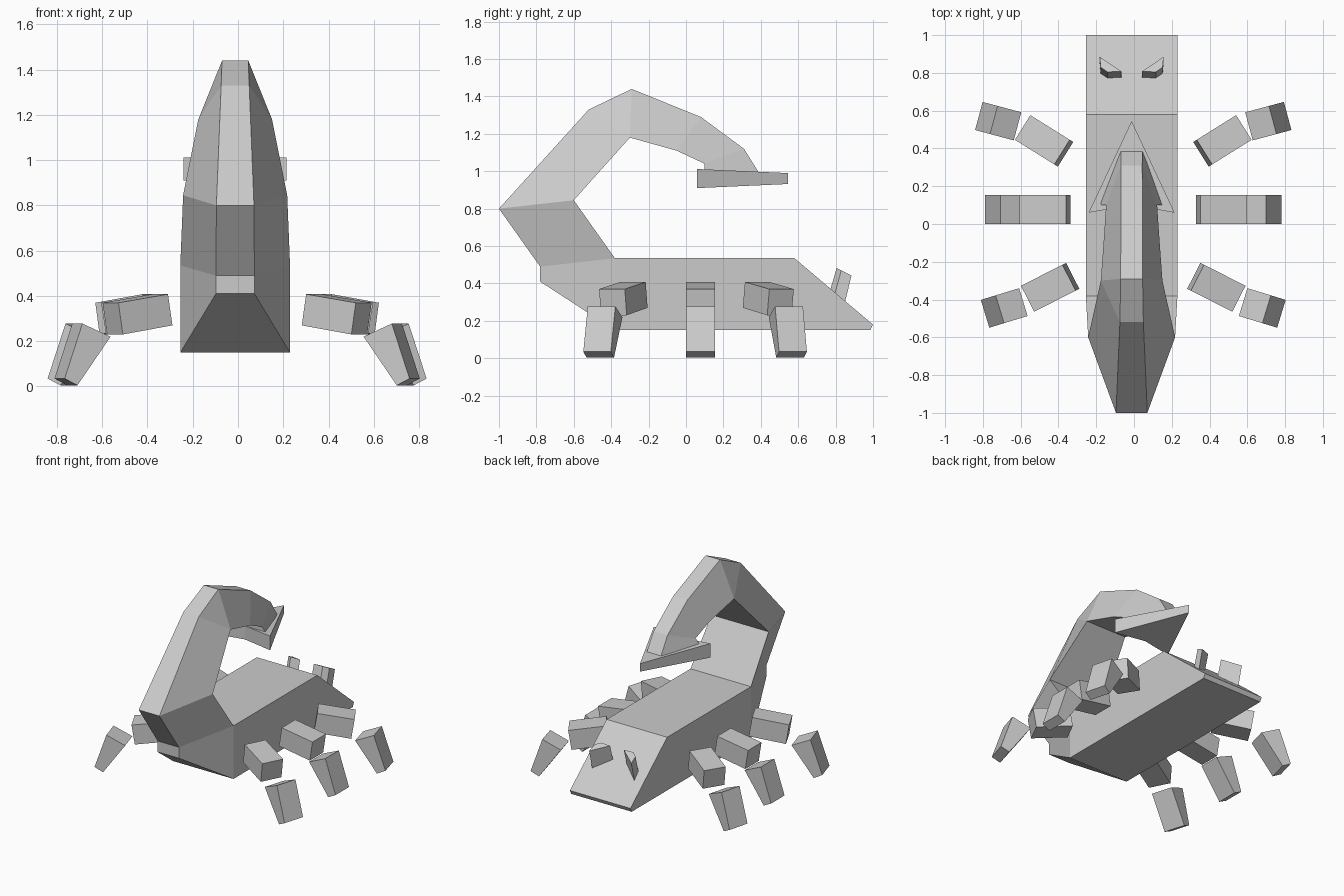
import bpy, bmesh
from math import radians
from mathutils import Matrix, Vector

if "Cube" in bpy.data.objects:
    bpy.data.objects.remove(bpy.data.objects["Cube"])

CX = -0.0125   # symmetry plane of the body
LX = -0.004    # symmetry plane of legs


def finish(name, bm):
    bmesh.ops.remove_doubles(bm, verts=bm.verts, dist=0.0005)
    bmesh.ops.recalc_face_normals(bm, faces=bm.faces)
    me = bpy.data.meshes.new(name)
    bm.to_mesh(me)
    bm.free()
    ob = bpy.data.objects.new(name, me)
    bpy.context.collection.objects.link(ob)
    return ob


def loft(name, rings):
    """Skin a list of equal-length vertex rings and cap both ends."""
    bm = bmesh.new()
    vs = [[bm.verts.new(p) for p in r] for r in rings]
    n = len(vs[0])
    for a, b in zip(vs, vs[1:]):
        for i in range(n):
            j = (i + 1) % n
            bm.faces.new((a[i], a[j], b[j], b[i]))
    bm.faces.new(vs[0])
    bm.faces.new(vs[-1])
    return finish(name, bm)


def mirror_x(pts, cx, side):
    return [(cx + side * p[0], p[1], p[2]) for p in pts]


# Body and curled tail: inner (y, z, half width), outer (y, z, half width)
W = 0.2425
sections = [
    (1.0, 0.18, W, 0.985, 0.15, W),
    (0.58, 0.535, W, 0.58, 0.15, W),
    (-0.38, 0.535, W, -0.38, 0.15, W),
    (-0.38, 0.535, W, -0.78, 0.41, 0.085),
    (-0.38, 0.535, W, -0.78, 0.49, 0.085),
    (-0.60, 0.845, 0.23, -1.0, 0.80, 0.083),
    (-0.30, 1.18, 0.163, -0.52, 1.33, 0.062),
    (-0.30, 1.18, 0.163, -0.29, 1.44, 0.058),
    (-0.05, 1.11, 0.145, 0.08, 1.29, 0.057),
    (0.10, 1.04, 0.135, 0.31, 1.12, 0.056),
    (0.10, 1.00, 0.17, 0.385, 1.00, 0.057),
]
loft("body_and_tail", [
    [(CX - a, y, z), (CX + a, y, z), (CX + b, v, w), (CX - b, v, w)]
    for y, z, a, v, w, b in sections])

# Arrow-shaped stinger plate
plan = [(-0.24, 0.06), (CX, 0.10), (0.215, 0.06), (CX, 0.545)]
loft("stinger", [
    [(x, y, 1.012 - 0.045 * (y - 0.06)) for x, y in plan],
    [(x, y, 0.91 + 0.045 * (y - 0.06)) for x, y in plan]])


# Legs: xz profiles swept across the leg width, then turned about z
def leg_part(name, profile, centre, yaw, side):
    rot = Matrix.Rotation(radians(yaw), 3, 'Z')
    c = Vector((centre[0], centre[1], 0))
    rings = []
    for y in (-0.077, 0.077):
        pts = [rot @ Vector((x, y, z)) + c for x, z in profile]
        rings.append(mirror_x(pts, LX, side))
    loft(name, rings)


upper = [(-0.134, 0.27), (-0.112, 0.408), (0.134, 0.37), (0.112, 0.23)]
lower = [(-0.108, 0.22), (0.022, 0.278), (0.104, 0.035), (0.045, 0.005)]
legs = [  # name, upper centre, upper yaw, lower centre, lower yaw
    ("tail_end", (0.44, -0.335), -27, (0.685, -0.445), -17),
    ("middle", (0.467, 0.077), 0, (0.682, 0.077), 0),
    ("head_end", (0.472, 0.44), 32, (0.717, 0.545), 15),
]
for label, uc, uyaw, lc, lyaw in legs:
    for side, tag in ((1, "right"), (-1, "left")):
        leg_part(f"{label}_upper_leg_{tag}", upper, uc, uyaw, side)
        leg_part(f"{label}_lower_leg_{tag}", lower, lc, lyaw, side)

# Slanted eyes standing on the sloping face
eye = [(0.055, 0.808), (0.169, 0.885), (0.164, 0.83), (0.128, 0.805)]
for side, tag in ((1, "right"), (-1, "left")):
    top = [(x, y, 0.485 - 0.5 * (y - 0.80)) for x, y in eye]
    base = [(x, y - 0.035, 0.365 - 0.75 * (y - 0.80)) for x, y in eye]
    loft(f"eye_{tag}", [mirror_x(top, CX, side), mirror_x(base, CX, side)])
